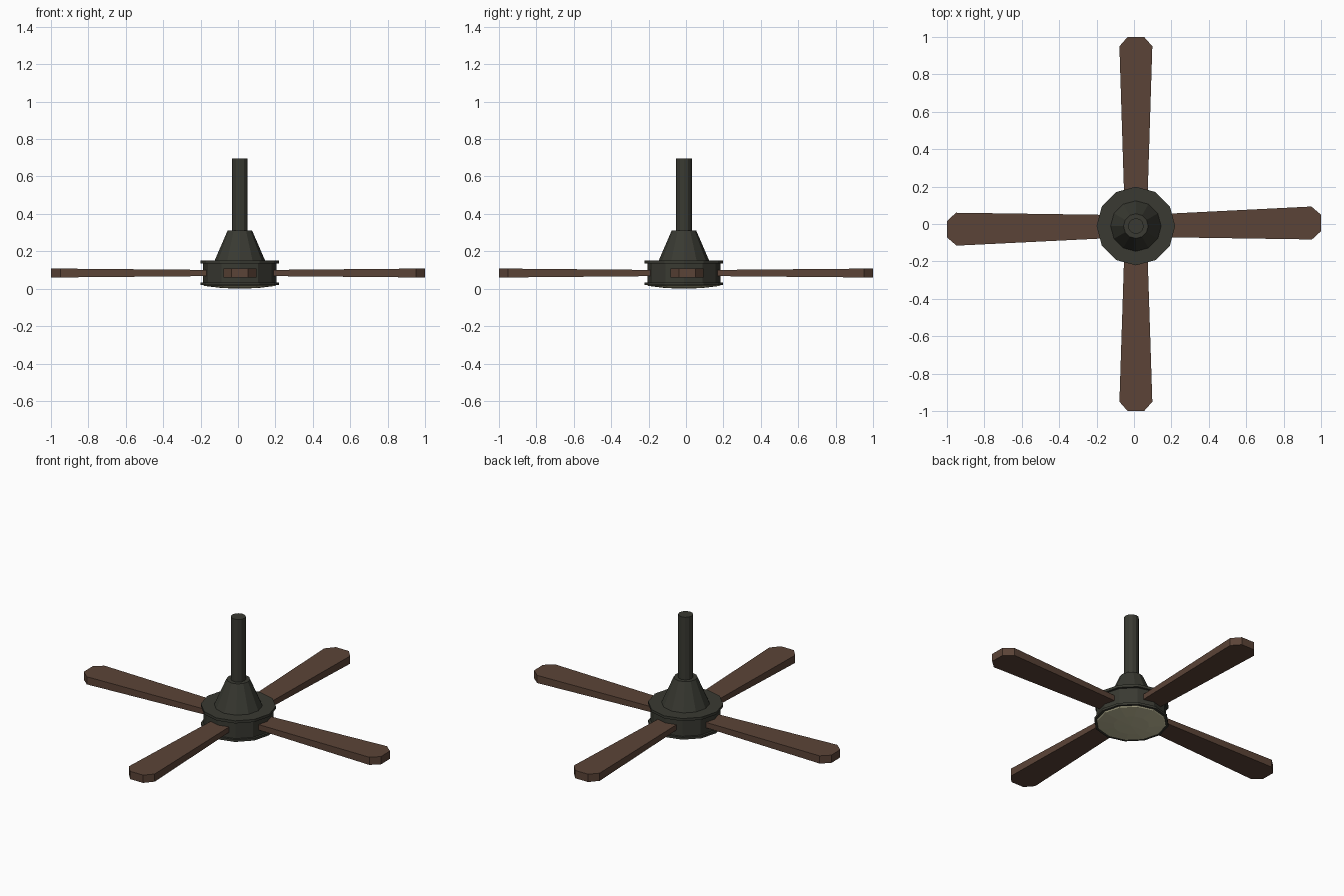
import bpy, bmesh, math
from mathutils import Matrix

cube = bpy.data.objects.get("Cube")
if cube:
    bpy.data.objects.remove(cube)

HUB = (0.01, -0.011, 0)
SIDES = 12


def material(name, colour):
    m = bpy.data.materials.new(name)
    m.use_nodes = True
    m.diffuse_color = (*colour, 1)
    m.node_tree.nodes["Principled BSDF"].inputs["Base Color"].default_value = (*colour, 1)
    return m


def finish(bm, name, mat):
    bmesh.ops.recalc_face_normals(bm, faces=bm.faces)
    mesh = bpy.data.meshes.new(name)
    bm.to_mesh(mesh)
    bm.free()
    mesh.materials.append(mat)
    obj = bpy.data.objects.new(name, mesh)
    obj.location = HUB
    bpy.context.collection.objects.link(obj)
    return obj


def lathe(name, profile, mat):
    """Spin a (radius, height) profile that starts and ends on the axis."""
    bm = bmesh.new()
    verts = [bm.verts.new((r, 0, z)) for r, z in profile]
    edges = [bm.edges.new(pair) for pair in zip(verts, verts[1:])]
    bmesh.ops.spin(bm, geom=verts + edges, cent=(0, 0, 0), axis=(0, 0, 1),
                   angle=math.tau, steps=SIDES, use_merge=True)
    bmesh.ops.remove_doubles(bm, verts=bm.verts, dist=0.0005)
    return finish(bm, name, mat)


def blade(name, reach, angle):
    """Tapered board with clipped corners, thicker and wider at the tip."""
    outline = [(0.17, 0.063), (reach - 0.05, 0.088), (reach, 0.044)]
    outline += [(x, -y) for x, y in reversed(outline)]
    bm = bmesh.new()
    layers = []
    for side in (-1, 1):
        layers.append([bm.verts.new((x, y, 0.084 + side * (0.015 + 0.009 * x / reach)))
                       for x, y in outline])
    low, high = layers
    bm.faces.new(low[::-1])
    bm.faces.new(high)
    for i in range(len(outline)):
        j = (i + 1) % len(outline)
        bm.faces.new((low[i], low[j], high[j], high[i]))
    bm.transform(Matrix.Rotation(math.radians(angle), 4, "Z"))
    return finish(bm, name, wood)


metal = material("dark bronze", (0.041, 0.042, 0.032))
wood = material("brown wood", (0.105, 0.057, 0.038))
glass = material("cream glass", (0.56, 0.53, 0.34))

# Motor housing with a flange at top and bottom
lathe("motor_housing", [(0, 0.02), (0.21, 0.02), (0.21, 0.034), (0.196, 0.034),
                        (0.196, 0.134), (0.21, 0.134), (0.21, 0.15), (0, 0.15)], metal)
# Cone-shaped cover and hanging rod
lathe("canopy_cone", [(0, 0.148), (0.136, 0.148), (0.066, 0.31), (0, 0.31)], metal)
lathe("down_rod", [(0, 0.3), (0.042, 0.3), (0.042, 0.695), (0, 0.695)], metal)
# Shallow lamp cover underneath
lathe("lamp_cover", [(0, 0.021), (0.197, 0.021), (0.19, 0.015), (0.1, 0.004), (0, 0)], glass)

# Blades; the left and right pair sit slightly turned
for name, reach, angle in (("blade_left", 0.99, 1), ("blade_back", 1.011, 90),
                           ("blade_right", 1.01, 181), ("blade_front", 0.989, 270)):
    blade(name, reach, angle)
